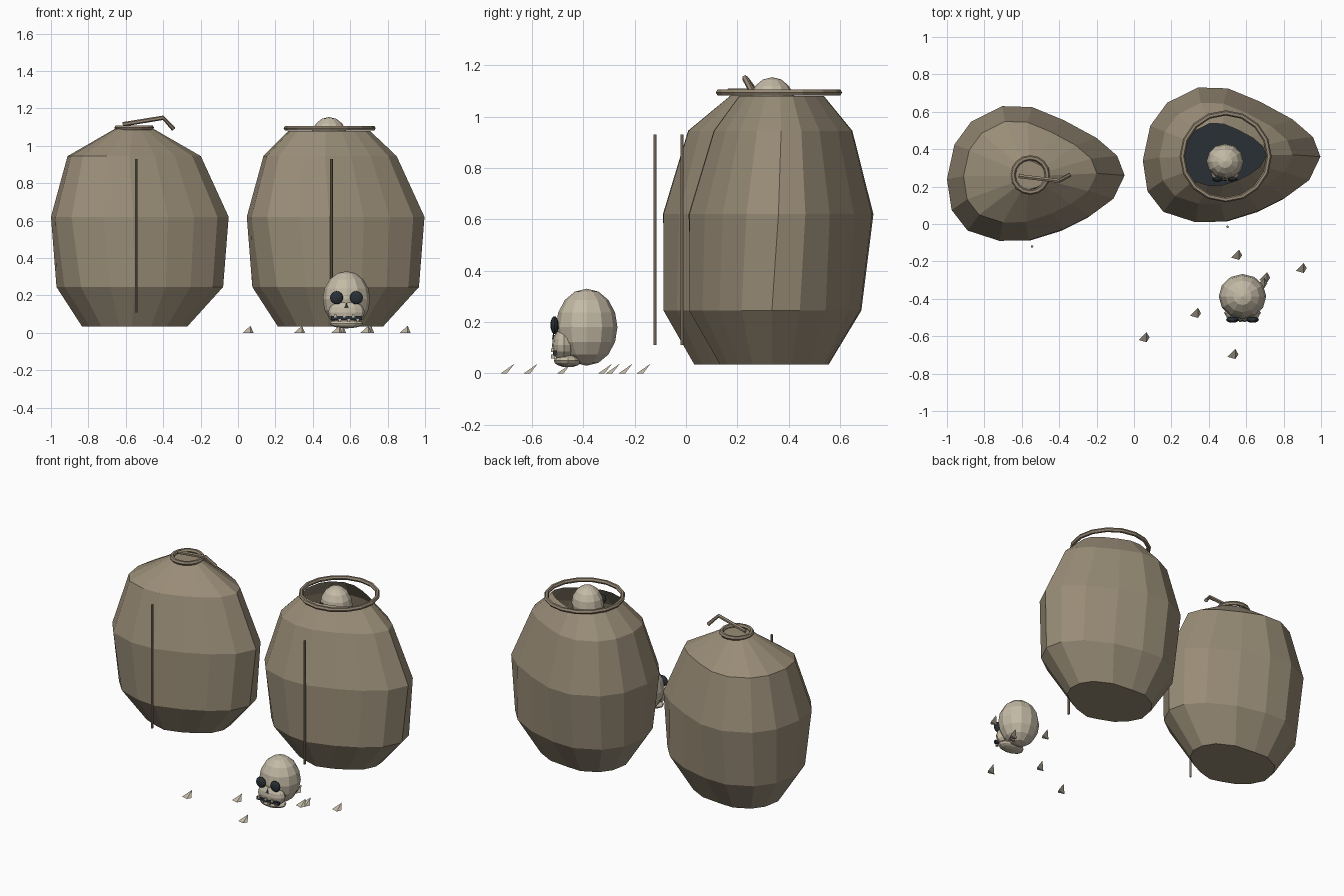
import bpy, bmesh, math
from mathutils import Vector

if "Cube" in bpy.data.objects:
    bpy.data.objects.remove(bpy.data.objects["Cube"])


def material(name, rgb):
    m = bpy.data.materials.new(name)
    m.diffuse_color = (*rgb, 1)
    m.use_nodes = True
    m.node_tree.nodes["Principled BSDF"].inputs["Base Color"].default_value = m.diffuse_color
    return m


CLOTH = material("sackcloth", (0.32, 0.265, 0.185))
BONE = material("bone", (0.55, 0.49, 0.38))
DARK = material("dark", (0.022, 0.03, 0.036))
ROPE = material("rope", (0.30, 0.24, 0.17))


def finish(name, bm, mat, loc=(0, 0, 0), scale=(1, 1, 1)):
    me = bpy.data.meshes.new(name)
    bm.to_mesh(me)
    bm.free()
    me.materials.append(mat)
    ob = bpy.data.objects.new(name, me)
    ob.location, ob.scale = loc, scale
    bpy.context.collection.objects.link(ob)
    return ob


def ball(name, loc, radii, mat, seg=12, rings=8):
    bm = bmesh.new()
    bmesh.ops.create_uvsphere(bm, u_segments=seg, v_segments=rings, radius=1)
    return finish(name, bm, mat, loc, radii)


def box(name, loc, size, mat):
    bm = bmesh.new()
    bmesh.ops.create_cube(bm, size=1)
    return finish(name, bm, mat, loc, size)


def tube(name, pts, radius, mat, sides=6, closed=False):
    """Sweep a small polygon along a path."""
    bm = bmesh.new()
    pts = [Vector(p) for p in pts]
    n, loops = len(pts), []
    for i, p in enumerate(pts):
        a = pts[i - 1] if closed or i else p
        b = pts[(i + 1) % n] if closed or i < n - 1 else p
        t = (b - a).normalized()
        ref = Vector((0, 1, 0)) if abs(t.y) < 0.7 and not closed else Vector((0, 0, 1))
        u = t.cross(ref).normalized()
        v = t.cross(u)
        loops.append([bm.verts.new(p + radius * (math.cos(k * math.tau / sides) * u
                      + math.sin(k * math.tau / sides) * v)) for k in range(sides)])
    for i in range(n if closed else n - 1):
        l0, l1 = loops[i], loops[(i + 1) % n]
        for k in range(sides):
            j = (k + 1) % sides
            bm.faces.new((l0[k], l0[j], l1[j], l1[k]))
    if not closed:
        bm.faces.new(loops[0])
        bm.faces.new(loops[-1])
    bmesh.ops.recalc_face_normals(bm, faces=bm.faces)
    return finish(name, bm, mat)


def hoop(name, center, radius, thick, mat, n=16):
    c = Vector(center)
    pts = [c + Vector((math.cos(i * math.tau / n), math.sin(i * math.tau / n), 0)) * radius
           for i in range(n)]
    return tube(name, pts, thick, mat, closed=True)


# Egg-shaped sack cross-section, relative to its middle
EGG = [(.475, -.01), (.435, .095), (.325, .19), (.15, .285), (-.02, .355), (-.18, .36),
       (-.345, .278), (-.435, .155), (-.475, -.03), (-.45, -.195), (-.365, -.305),
       (-.195, -.36), (-.035, -.357), (.15, -.297), (.29, -.227), (.415, -.135)]
# Sack body: height, scale, middle x, middle y, diagonal sag
BODY = [(.035, .60, -.555, .24, .055), (.245, .942, -.527, .244, .04),
        (.62, 1, -.525, .27, 0), (.945, .75, -.555, .278, 0)]


def sack(name, shift, top, capped):
    bm = bmesh.new()
    loops = []
    for z, s, x, y, sag in BODY + [top]:
        loop = []
        for px, py in EGG:
            w = sag * max(0, 2 * px * py / (px * px + py * py))
            loop.append(bm.verts.new((x + shift[0] + s * px + .8 * w,
                                      y + shift[1] + s * py + .6 * w, z)))
        loops.append(loop)
    n = len(EGG)
    bm.faces.new(loops[0][::-1])
    for a, b in zip(loops, loops[1:]):
        for k in range(n):
            j = (k + 1) % n
            bm.faces.new((a[k], a[j], b[j], b[k]))
    if capped:
        bm.faces.new(loops[-1])
    return finish(name, bm, CLOTH)


# Tied sack on the left, open sack on the right
sack("tied_sack", (0, 0), (1.09, .22, -.555, .262, 0), True)
sack("open_sack", (1.047, .10), (1.08, .46, -.56, .272, 0), False)
hoop("tie_ring", (-.555, .262, 1.097), .092, .014, ROPE)
hoop("open_rim", (.49, .362, 1.094), .232, .014, ROPE)
tube("rope_end", [(-.615, .256, 1.115), (-.40, .23, 1.15), (-.345, .262, 1.09)], .012, ROPE)

# Dark filling inside the open sack
bm = bmesh.new()
bm.faces.new([bm.verts.new((.49 + .78 * x, .375 + .78 * y, .86)) for x, y in EGG])
finish("sack_filling", bm, DARK)

# Upright seams in front of each sack
for name, x, y in (("tied_sack_seam", -.545, -.12), ("open_sack_seam", .50, -.015)):
    tube(name, [(x, y, .11), (x, y, .93)], .007, ROPE)


def skull(prefix, origin, k):
    def at(x, y, z):
        return Vector(origin) + k * Vector((x, y, z))

    def size(x, y, z):
        return k * Vector((x, y, z))

    ball(prefix + "_cranium", at(0, .013, .16), size(.127, .12, .15), BONE)
    ball(prefix + "_face", at(0, -.075, .09), size(.098, .047, .065), BONE)
    ball(prefix + "_jaw", at(0, -.06, .03), size(.09, .055, .026), BONE)
    for side in (-1, 1):
        ball(prefix + "_eye_socket", at(side * .053, -.112, .168), size(.035, .016, .035), DARK)
    # Nose hole
    bm = bmesh.new()
    bmesh.ops.create_cone(bm, cap_ends=True, segments=3, radius1=1, radius2=0, depth=2)
    finish(prefix + "_nose", bm, DARK, at(0, -.117, .127), size(.015, .01, .015))
    # Mouth and teeth
    box(prefix + "_mouth", at(0, -.112, .06), size(.165, .014, .02), DARK)
    for i in range(6):
        box(prefix + "_tooth", at((i - 2.5) * .024, -.118, .070 - .024 * (i % 2)),
            size(.014, .014, .014), BONE)


skull("ground_skull", (.58, -.40, .02), 1)
skull("sack_skull", (.487, .325, .912), .78)

# Scattered splinters on the ground
for x, y in ((.055, -.605), (.33, -.475), (.53, -.695), (.55, -.165),
             (.70, -.285), (.685, -.315), (.895, -.235)):
    bm = bmesh.new()
    a, b, c, top = [bm.verts.new(p) for p in
                    ((-.03, -.015, 0), (.012, -.027, 0), (.028, -.002, 0), (.012, .027, .038))]
    for f in ((a, c, b), (a, b, top), (b, c, top), (c, a, top)):
        bm.faces.new(f)
    bmesh.ops.recalc_face_normals(bm, faces=bm.faces)
    finish("splinter", bm, BONE, (x, y, 0))
